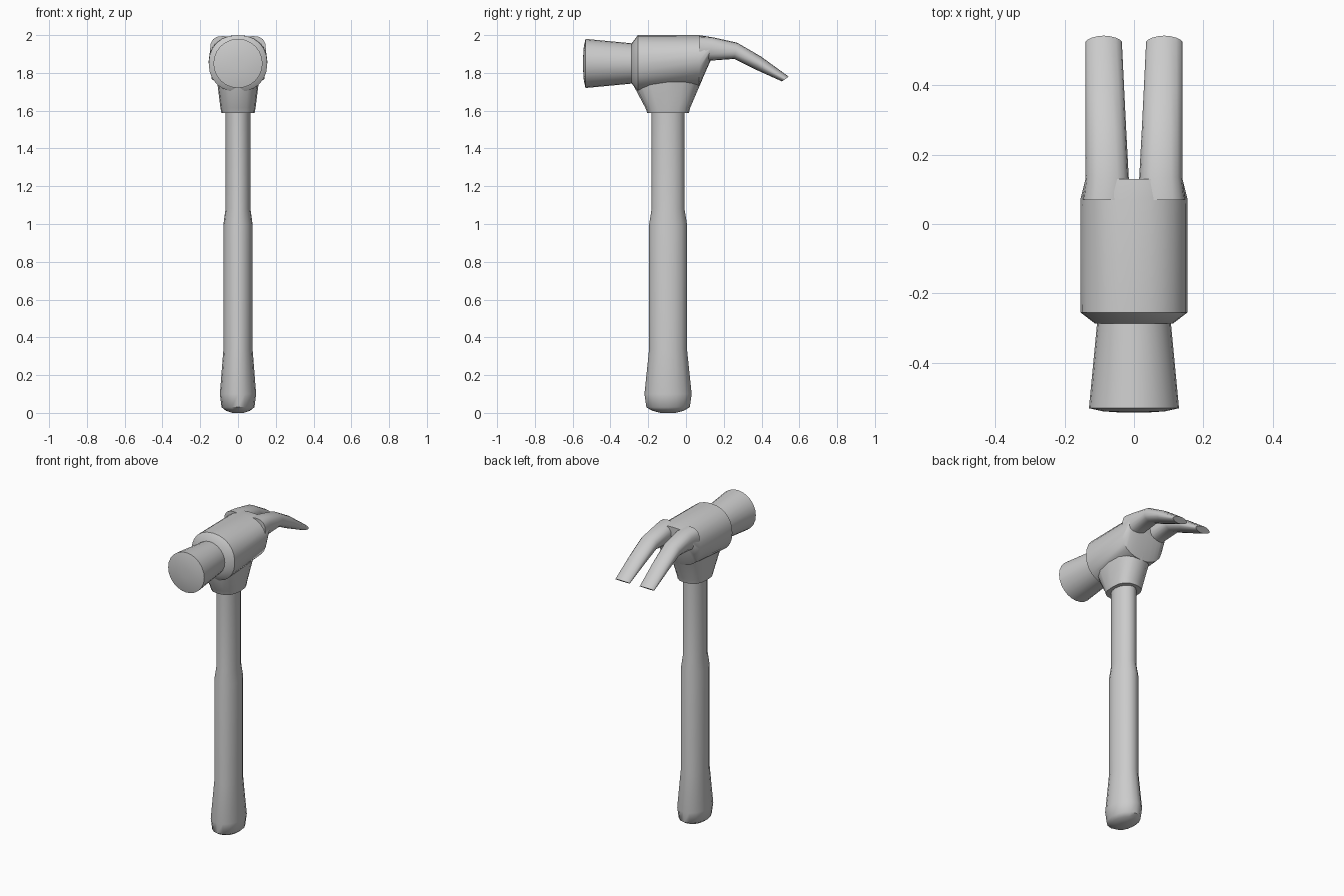
import bpy, bmesh
from math import cos, sin, tau, copysign, radians
from mathutils import Vector

cube = bpy.data.objects.get("Cube")
if cube:
    bpy.data.objects.remove(cube)

grey = bpy.data.materials.new("plain grey")
grey.use_nodes = True
colour = (0.6, 0.6, 0.6, 1)
grey.diffuse_color = colour
grey.node_tree.nodes["Principled BSDF"].inputs["Base Color"].default_value = colour


def ring(centre, u, v, n=16, power=2):
    """Superellipse spanned by half-axes u and v."""
    c, u, v = Vector(centre), Vector(u), Vector(v)
    bend = lambda t: copysign(abs(t) ** (2 / power), t) if abs(t) > 1e-6 else 0
    return [c + u * bend(cos(tau * i / n)) + v * bend(sin(tau * i / n)) for i in range(n)]


def loft(name, rings, angle=40):
    """Skin a list of matching rings and cap both ends."""
    bm = bmesh.new()
    loops = [[bm.verts.new(p) for p in r] for r in rings]
    for a, b in zip(loops, loops[1:]):
        for i in range(len(a)):
            j = (i + 1) % len(a)
            bm.faces.new((a[i], a[j], b[j], b[i]))
    bm.faces.new(loops[0])
    bm.faces.new(loops[-1])
    bmesh.ops.recalc_face_normals(bm, faces=bm.faces)
    mesh = bpy.data.meshes.new(name)
    bm.to_mesh(mesh)
    bm.free()
    mesh.materials.append(grey)
    obj = bpy.data.objects.new(name, mesh)
    bpy.context.collection.objects.link(obj)
    bpy.ops.object.select_all(action='DESELECT')
    obj.select_set(True)
    bpy.context.view_layer.objects.active = obj
    bpy.ops.object.shade_smooth_by_angle(angle=radians(angle))
    return obj


# Handle: height, half width, half depth
handle = [(0, .03, .04), (.012, .065, .085), (.03, .087, .115), (.1, .096, .125),
          (.34, .077, .1), (1.0, .077, .1), (1.08, .066, .087), (1.65, .066, .087)]
loft("handle", [ring((0, -.095, z), (w, 0, 0), (0, d, 0)) for z, w, d in handle], 50)

# Striking face: y, radius
face = [(-.545, .03), (-.541, .09), (-.532, .13), (-.28, .106)]
loft("striking_face", [ring((0, y, 1.85), (r, 0, 0), (0, 0, r), 24) for y, r in face], 30)

# Head body: y, half width, bottom, top
body = [(-.288, .112, 1.745, 1.955), (-.255, .155, 1.7, 2), (.07, .155, 1.73, 2),
        (.13, .14, 1.865, 1.99)]
loft("head_body", [ring((0, y, (lo + hi) / 2), (w, 0, 0), (0, 0, (hi - lo) / 2), 24, 2.2)
                   for y, w, lo, hi in body], 50)

# Neck socket: height, half width, front, back
neck = [(1.587, .088, -.205, .015), (1.615, .093, -.215, .022), (1.75, .11, -.287, .08),
        (1.86, .125, -.287, .125)]
loft("neck_socket", [ring((0, (f + b) / 2, z), (w, 0, 0), (0, (b - f) / 2, 0), 16, 2.6)
                     for z, w, f, b in neck], 50)

# Claws: inner x, outer x, bottom (y, z), top (y, z), squareness
claw = [(.012, .148, (.07, 1.85), (.07, 1.995), 2.6), (.015, .14, (.13, 1.865), (.135, 1.99), 2.6),
        (.022, .14, (.255, 1.874), (.27, 1.96), 2.3), (.028, .14, (.37, 1.817), (.395, 1.888), 2),
        (.035, .14, (.508, 1.755), (.544, 1.78), 1.7)]
for side, label in ((1, "left"), (-1, "right")):
    rings = []
    for inner, outer, low, high, power in claw:
        lo, hi = Vector((0, *low)), Vector((0, *high))
        centre = (lo + hi) / 2 + Vector((side * (inner + outer) / 2, 0, 0))
        rings.append(ring(centre, ((outer - inner) / 2, 0, 0), (hi - lo) / 2, 16, power))
    loft(label + "_claw", rings, 50)
